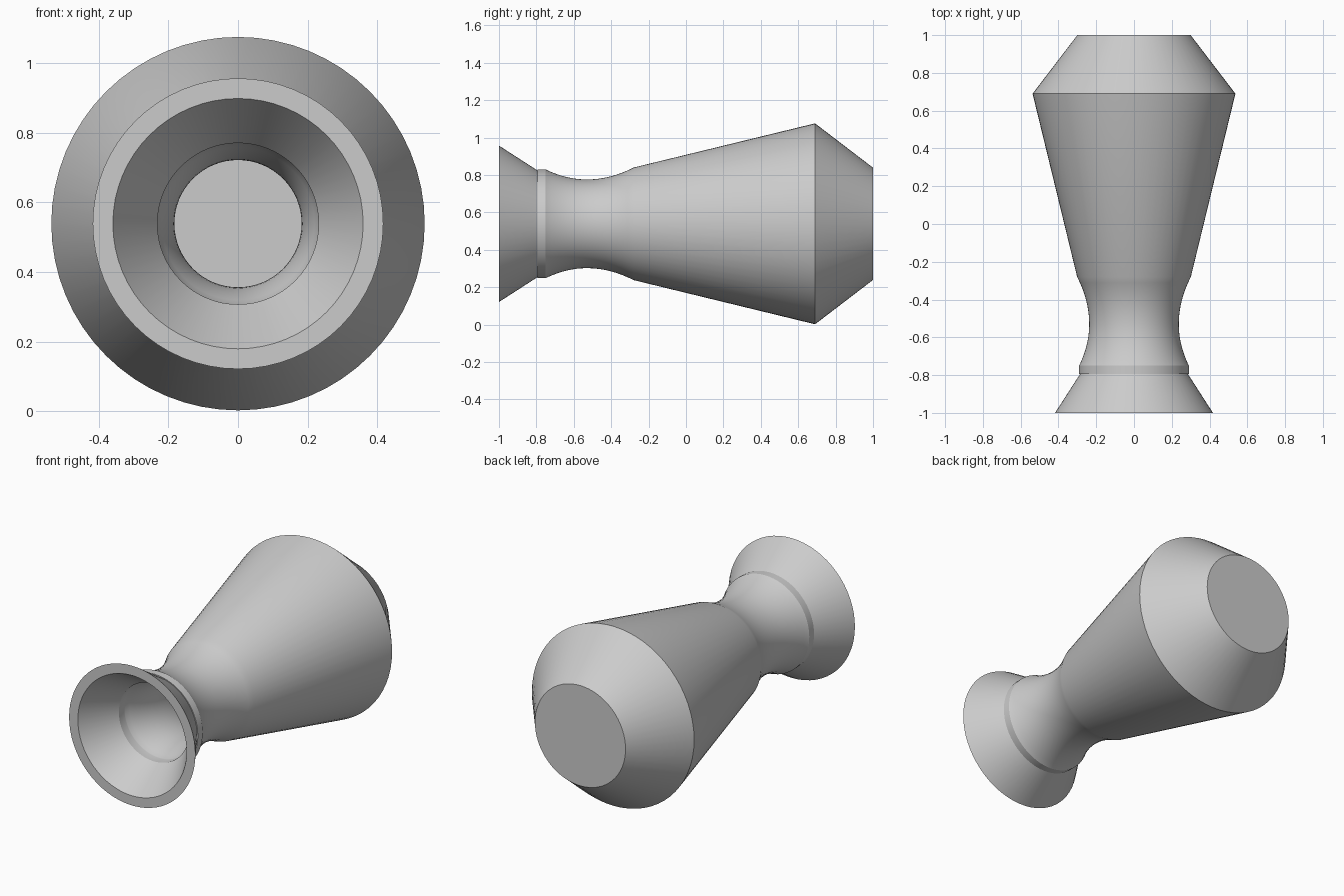
import bpy, bmesh, math

if "Cube" in bpy.data.objects:
    bpy.data.objects.remove(bpy.data.objects["Cube"])

SIDES = 64
AXIS_Z = 0.539


def neck(y0, r0, ym, rm, y1, r1, n=8):
    # two half-parabolas meeting at the narrowest point
    pts = []
    for i in range(n + 1):
        y = y0 + (ym - y0) * i / n
        pts.append((y, rm + (r0 - rm) * ((ym - y) / (ym - y0)) ** 2))
    for i in range(1, n + 1):
        y = ym + (y1 - ym) * i / n
        pts.append((y, rm + (r1 - rm) * ((y - ym) / (y1 - ym)) ** 2))
    return pts


def lathe(name, profile):
    # revolve (y, radius) points around the y axis; radius 0 closes the end
    bm = bmesh.new()
    rings = []
    for y, r in profile:
        count = SIDES if r > 0 else 1
        rings.append([bm.verts.new((r * math.cos(2 * math.pi * i / SIDES), y,
                                    AXIS_Z + r * math.sin(2 * math.pi * i / SIDES)))
                      for i in range(count)])
    for a, b in zip(rings, rings[1:]):
        for i in range(SIDES):
            j = (i + 1) % SIDES
            quad = [a[i % len(a)], a[j % len(a)], b[j % len(b)], b[i % len(b)]]
            bm.faces.new(list(dict.fromkeys(quad)))
    bmesh.ops.recalc_face_normals(bm, faces=bm.faces)
    mesh = bpy.data.meshes.new(name)
    bm.to_mesh(mesh)
    bm.free()
    obj = bpy.data.objects.new(name, mesh)
    bpy.context.collection.objects.link(obj)
    bpy.ops.object.select_all(action='DESELECT')
    obj.select_set(True)
    bpy.context.view_layer.objects.active = obj
    bpy.ops.object.shade_smooth_by_angle(angle=math.radians(20))
    return obj


# outside: base, shoulder, curved neck, collar, flared lip
outer = [(1.0, 0), (1.0, 0.30), (0.69, 0.537)]
outer += neck(-0.28, 0.301, -0.53, 0.237, -0.745, 0.288)
outer += [(-0.75, 0.291), (-0.795, 0.291), (-0.795, 0.286), (-1.0, 0.418)]

# inside: lip, collar groove, neck, hollow body, inner floor
inner = [(-1.0, 0.36), (-0.795, 0.232), (-0.745, 0.232)]
inner += neck(-0.74, 0.231, -0.53, 0.183, -0.27, 0.247)
inner += [(0.675, 0.478), (0.945, 0.272), (0.945, 0)]

lathe("vase", outer + inner)
